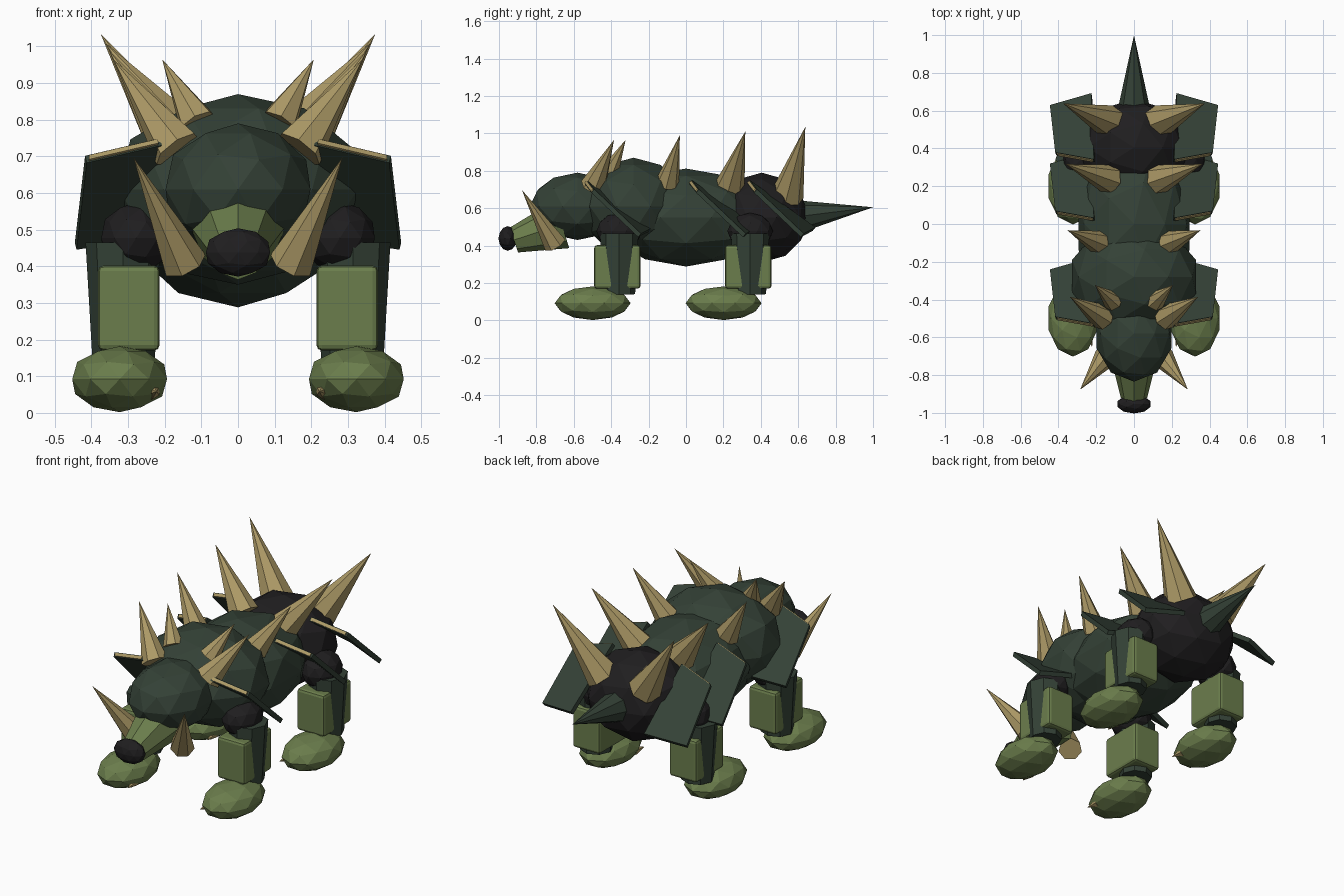
import bpy, bmesh
from mathutils import Vector

if "Cube" in bpy.data.objects:
    bpy.data.objects.remove(bpy.data.objects["Cube"])


def material(name, rgb):
    m = bpy.data.materials.new(name)
    m.diffuse_color = (*rgb, 1)
    m.use_nodes = True
    m.node_tree.nodes["Principled BSDF"].inputs["Base Color"].default_value = m.diffuse_color
    return m


DARK = material("dark_green", (0.034, 0.053, 0.037))
MOSS = material("moss_green", (0.148, 0.208, 0.073))
BONE = material("bone_tan", (0.420, 0.325, 0.135))
BLACK = material("charcoal", (0.014, 0.013, 0.014))


def finish(bm, name, mat):
    bmesh.ops.recalc_face_normals(bm, faces=bm.faces)
    me = bpy.data.meshes.new(name)
    bm.to_mesh(me)
    bm.free()
    me.materials.append(mat)
    ob = bpy.data.objects.new(name, me)
    bpy.context.collection.objects.link(ob)
    return ob


def blob(name, centre, radii, mat):
    """Faceted ellipsoid."""
    bm = bmesh.new()
    bmesh.ops.create_icosphere(bm, subdivisions=2, radius=1)
    for v in bm.verts:
        v.co = Vector(a * b for a, b in zip(v.co, radii)) + Vector(centre)
    return finish(bm, name, mat)


def cone(name, base, tip, r1, mat, r2=0.0, sides=8):
    """Cone or tapered cylinder between two points."""
    base, tip = Vector(base), Vector(tip)
    axis = tip - base
    bm = bmesh.new()
    bmesh.ops.create_cone(bm, cap_ends=True, segments=sides, radius1=r1,
                          radius2=r2, depth=axis.length)
    bmesh.ops.remove_doubles(bm, verts=bm.verts, dist=1e-5)
    q = axis.to_track_quat('Z', 'Y')
    for v in bm.verts:
        v.co = q @ v.co + (base + tip) / 2
    return finish(bm, name, mat)


def slab(name, corners, thick, mat):
    """Four-cornered plate with thickness."""
    c = [Vector(p) for p in corners]
    n = (c[2] - c[0]).cross(c[3] - c[1]).normalized() * thick / 2
    bm = bmesh.new()
    top = [bm.verts.new(p + n) for p in c]
    low = [bm.verts.new(p - n) for p in c]
    bm.faces.new(top)
    bm.faces.new(low[::-1])
    for i in range(4):
        j = (i + 1) % 4
        bm.faces.new((top[i], low[i], low[j], top[j]))
    return finish(bm, name, mat)


def box(name, centre, size, mat):
    """Box with rounded edges."""
    bm = bmesh.new()
    bmesh.ops.create_cube(bm, size=1)
    for v in bm.verts:
        v.co = Vector(a * b for a, b in zip(v.co, size)) + Vector(centre)
    bmesh.ops.bevel(bm, geom=bm.edges[:], offset=0.015, segments=2,
                    profile=0.5, affect='EDGES')
    return finish(bm, name, mat)


# Torso, head, snout and tail
blob("belly", (0, 0.0, 0.55), (0.31, 0.44, 0.262), DARK)
blob("chest", (0, -0.28, 0.61), (0.345, 0.29, 0.26), DARK)
blob("hips", (0, 0.405, 0.55), (0.29, 0.255, 0.24), BLACK)
blob("head", (0, -0.58, 0.61), (0.208, 0.255, 0.18), DARK)
cone("snout", (0, -0.665, 0.513), (0, -0.92, 0.43), 0.133, MOSS, r2=0.07)
blob("nose", (0, -0.953, 0.438), (0.092, 0.05, 0.066), BLACK)
cone("tail", (0, 0.58, 0.553), (0, 1.0, 0.605), 0.092, DARK)

# Back spikes: base, tip, radius
SPIKES = [
    ((0.13, 0.54, 0.665), (0.375, 0.638, 1.035), 0.09),
    ((0.13, 0.235, 0.72), (0.362, 0.317, 1.01), 0.08),
    ((0.185, -0.10, 0.735), (0.352, -0.033, 0.99), 0.065),
    ((0.165, -0.495, 0.718), (0.34, -0.385, 0.965), 0.07),
    ((0.11, -0.41, 0.79), (0.207, -0.323, 0.965), 0.054),
]
# Side plate outline, repeated along the body
PLATE = [Vector(p) for p in ((0.21, 0.335, 0.74), (0.415, 0.372, 0.692),
                             (0.443, 0.622, 0.455), (0.224, 0.685, 0.488))]

for side, s in (("right", 1), ("left", -1)):
    def m(p):
        return (p[0] * s, p[1], p[2])

    for i, (b, t, r) in enumerate(SPIKES):
        cone(f"back_spike_{side}_{i}", m(b), m(t), r, BONE, sides=7)
    cone(f"tusk_{side}", m((0.147, -0.70, 0.408)), m((0.285, -0.877, 0.697)),
         0.063, BONE, sides=7)

    # Slanted side plates with bone-coloured leading edges
    for i, dy in enumerate((-0.87, -0.31, 0.0)):
        quad = [p + Vector((0, dy, 0)) for p in PLATE]
        slab(f"side_plate_{side}_{i}", [m(p) for p in quad], 0.025, DARK)
        a, b, c, d = quad
        a2, b2 = a.lerp(b, 0.04), a.lerp(b, 0.96)
        fwd = (b - c).normalized() * 0.006
        slab(f"plate_rim_{side}_{i}",
             [m(p) for p in (a2 + fwd, b2 + fwd, b2 - fwd, a2 - fwd)], 0.016, BONE)

    # Legs
    for end, y in (("front", -0.357), ("rear", 0.343)):
        tag = f"{end}_{side}"
        blob(f"leg_joint_{tag}", m((0.278, y, 0.477)), (0.1, 0.122, 0.098), BLACK)
        cone(f"leg_{tag}", m((0.312, y, 0.14)), m((0.314, y, 0.465)),
             0.085, DARK, r2=0.102)
        box(f"shin_guard_{tag}", m((0.298, y - 0.01, 0.286)),
            (0.168, 0.248, 0.232), MOSS)
        blob(f"foot_{tag}", m((0.323, y - 0.142, 0.092)), (0.136, 0.203, 0.09), MOSS)
        cone(f"claw_{tag}", m((0.235, y - 0.22, 0.06)), m((0.222, y - 0.295, 0.058)),
             0.024, BONE, sides=6)
